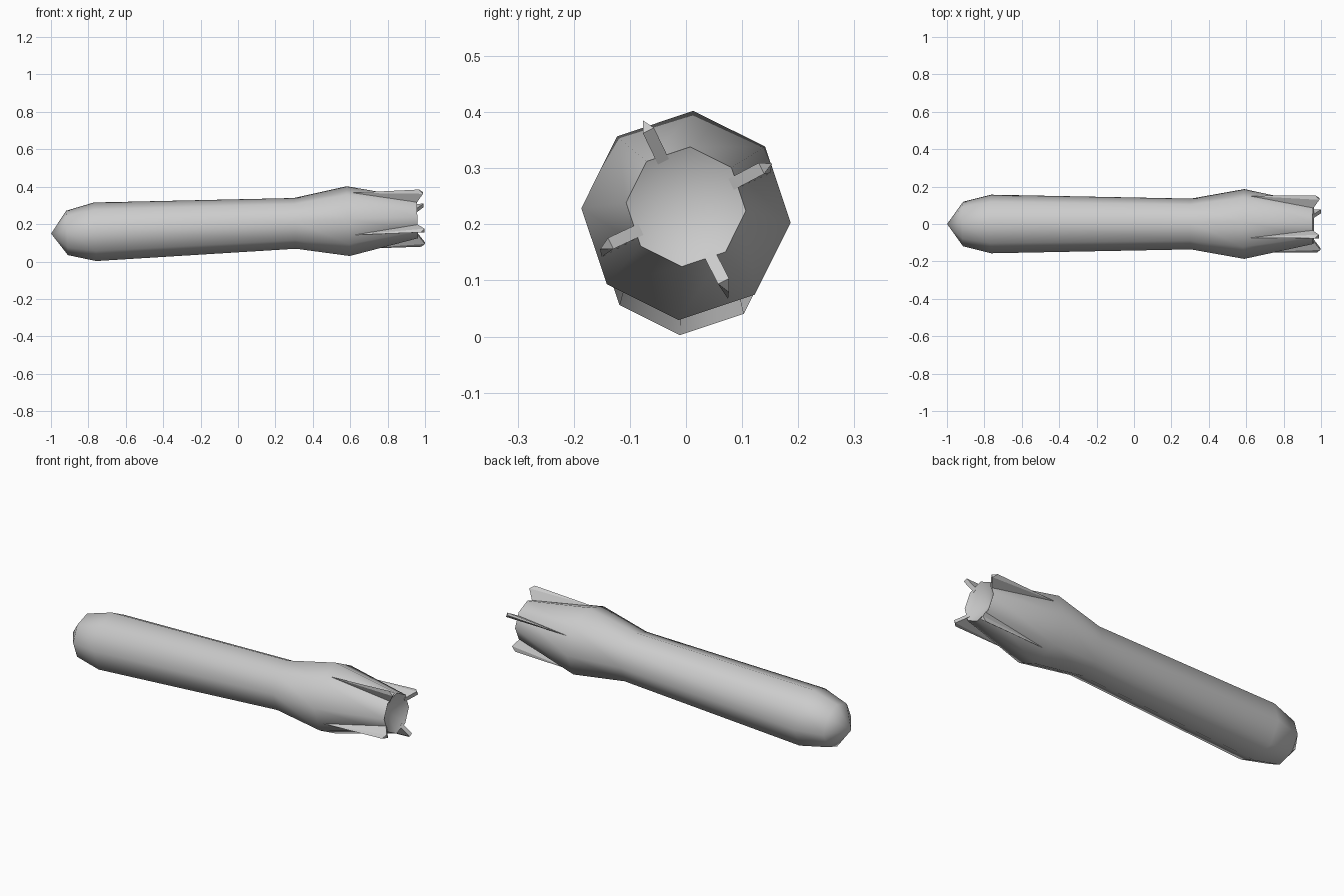
import bpy
import bmesh
from math import atan, cos, pi, radians, sin
from mathutils import Matrix

cube = bpy.data.objects.get("Cube")
if cube:
    bpy.data.objects.remove(cube)

grey = bpy.data.materials.new("light grey metal")
grey.use_nodes = True
colour = (0.6, 0.6, 0.6, 1)
grey.diffuse_color = colour
grey.node_tree.nodes["Principled BSDF"].inputs["Base Color"].default_value = colour

# The long axis climbs gently towards the tail
TILT = Matrix.Translation((0, 0, 0.191)) @ Matrix.Rotation(-atan(0.042), 4, "Y")
SIDES = 8
TURN = radians(86)


def finish(name, bm, smooth_angle):
    bmesh.ops.recalc_face_normals(bm, faces=bm.faces)
    bm.transform(TILT)
    mesh = bpy.data.meshes.new(name)
    bm.to_mesh(mesh)
    bm.free()
    mesh.materials.append(grey)
    obj = bpy.data.objects.new(name, mesh)
    bpy.context.collection.objects.link(obj)
    bpy.ops.object.select_all(action="DESELECT")
    obj.select_set(True)
    bpy.context.view_layer.objects.active = obj
    bpy.ops.object.shade_smooth_by_angle(angle=radians(smooth_angle))
    return obj


# Body: pointed nose, tapering tube, swollen tail and shallow recessed nozzle
bm = bmesh.new()
nose_tip = bm.verts.new((-1, 0, 0))
nozzle_centre = bm.verts.new((0.9, 0, 0))
rings = []
for x, r in [(-0.915, 0.119), (-0.765, 0.157), (0.305, 0.136), (0.59, 0.187), (0.96, 0.107)]:
    angles = [TURN + 2 * pi * i / SIDES for i in range(SIDES)]
    rings.append([bm.verts.new((x, r * cos(a), r * sin(a))) for a in angles])
for i in range(SIDES):
    j = (i + 1) % SIDES
    bm.faces.new((nose_tip, rings[0][i], rings[0][j]))
    for a, b in zip(rings, rings[1:]):
        bm.faces.new((a[i], b[i], b[j], a[j]))
    bm.faces.new((rings[-1][i], nozzle_centre, rings[-1][j]))
finish("rocket_body", bm, 50)

# Fins: wedges that grow from the swollen tail, with a chisel outer edge
for n in range(4):
    bm = bmesh.new()
    point = bm.verts.new((0.61, 0, 0.168))
    root = bm.verts.new((0.61, 0, 0.1))
    edge = bm.verts.new((0.975, 0, 0.171))
    sides = []
    for y in (-0.011, 0.011):
        sides.append([bm.verts.new((x, y, r)) for x, r in [(0.955, 0.09), (0.995, 0.15)]])
    for low, high in sides:
        bm.faces.new((point, root, low, high))
        bm.faces.new((point, high, edge))
    (low_a, high_a), (low_b, high_b) = sides
    bm.faces.new((low_a, low_b, high_b, high_a))
    bm.faces.new((high_a, high_b, edge))
    bm.faces.new((root, low_a, low_b))
    bm.transform(Matrix.Rotation(radians(26.5 + 90 * n), 4, "X"))
    finish(f"tail_fin_{n + 1}", bm, 20)
